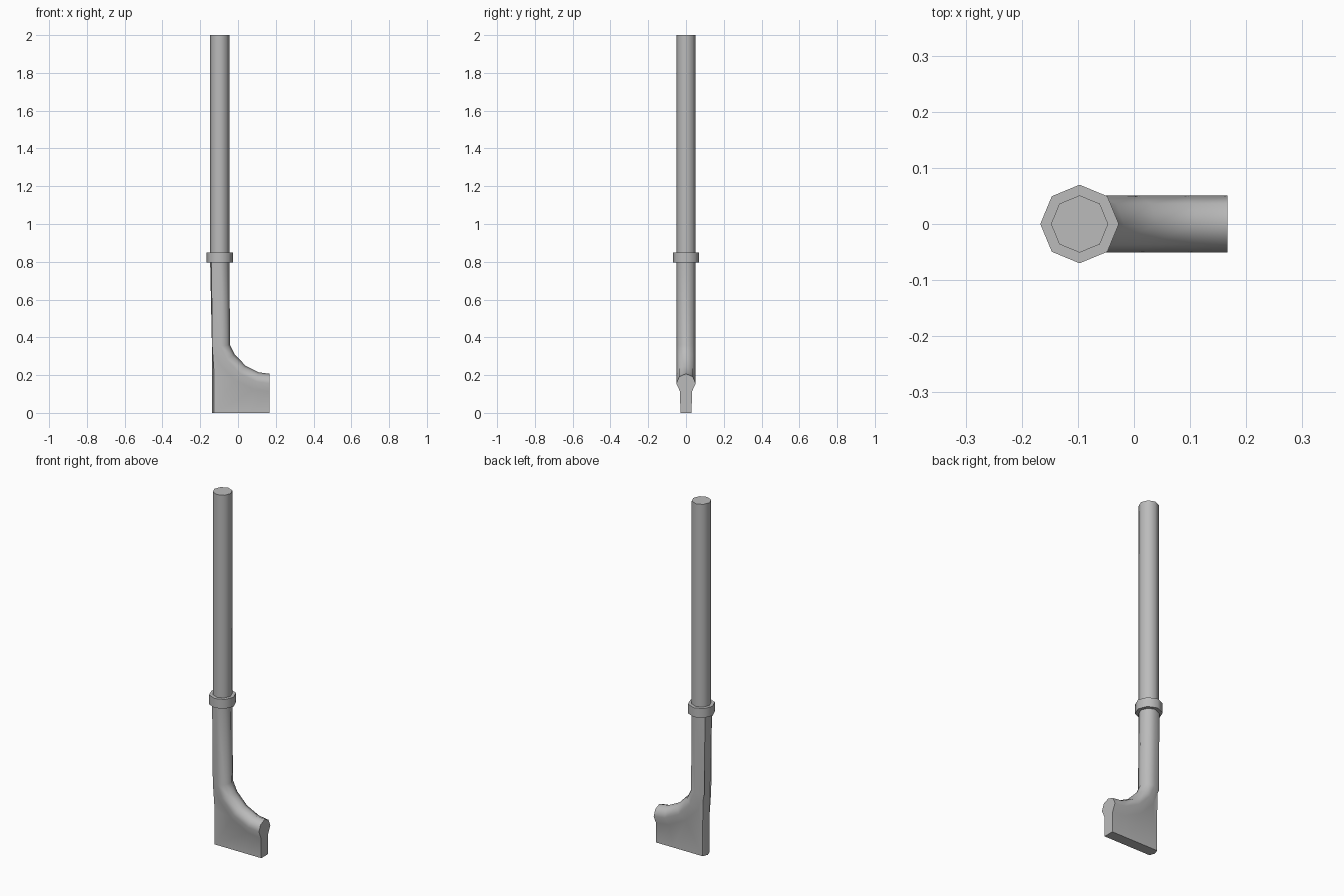
import bpy, bmesh, math
from mathutils import Vector

cube = bpy.data.objects.get("Cube")
if cube:
    bpy.data.objects.remove(cube, do_unlink=True)

steel = bpy.data.materials.new("grey steel")
steel.use_nodes = True
GREY = (0.5, 0.5, 0.5, 1)
steel.diffuse_color = GREY
steel.node_tree.nodes["Principled BSDF"].inputs["Base Color"].default_value = GREY

AXIS_X = -0.097


def finish(obj):
    obj.data.materials.append(steel)
    bpy.ops.object.select_all(action="DESELECT")
    obj.select_set(True)
    bpy.context.view_layer.objects.active = obj
    bpy.ops.object.shade_smooth_by_angle(angle=math.radians(50))


def octagon_rod(name, radius, z0, z1):
    bpy.ops.mesh.primitive_cylinder_add(vertices=8, radius=radius, depth=z1 - z0,
                                        location=(AXIS_X, 0, (z0 + z1) / 2))
    obj = bpy.context.object
    obj.name = name
    finish(obj)


# Upper shaft and collar
octagon_rod("shaft", 0.051, 0.82, 2.0)
octagon_rod("collar", 0.07, 0.797, 0.85)


def section(inner, angle, outer, tip):
    """Ring: rounded tube on the inner side, thin blade reaching the outer edge."""
    n = Vector((math.cos(math.radians(angle)), math.sin(math.radians(angle))))
    p = Vector(inner)
    half = [(p - n * 0.015, 0.036), (p - n * 0.051, 0.051),
            (p - n * 0.095, 0.031), (Vector(outer), 0.03)]
    ring = [(p, 0)] + half + [(Vector(tip), 0)] + [(q, -y) for q, y in reversed(half)]
    return [Vector((q.x, y, q.y)) for q, y in ring]


# Lower neck sweeping from the round tube into the flat blade
rings = [
    section((-0.046, 0.82), 0, (-0.141, 0.82), (-0.148, 0.82)),
    section((-0.042, 0.36), 6, (-0.13, 0.35), (-0.138, 0.35)),
    section((-0.018, 0.31), 30, (-0.126, 0.20), (-0.137, 0.20)),
    section((0.04, 0.25), 52, (-0.126, 0), (-0.137, 0)),
    section((0.11, 0.215), 75, (0.06, 0), (0.06, 0)),
    section((0.167, 0.207), 90, (0.167, 0), (0.167, 0)),
]
bm = bmesh.new()
loops = [[bm.verts.new(co) for co in ring] for ring in rings]
for a, b in zip(loops, loops[1:]):
    for i in range(len(a)):
        j = (i + 1) % len(a)
        bm.faces.new((a[i], a[j], b[j], b[i]))
bm.faces.new(loops[0])
bm.faces.new(loops[-1])
bmesh.ops.recalc_face_normals(bm, faces=bm.faces)
mesh = bpy.data.meshes.new("blade_head")
bm.to_mesh(mesh)
bm.free()
head = bpy.data.objects.new("blade_head", mesh)
bpy.context.collection.objects.link(head)
finish(head)
